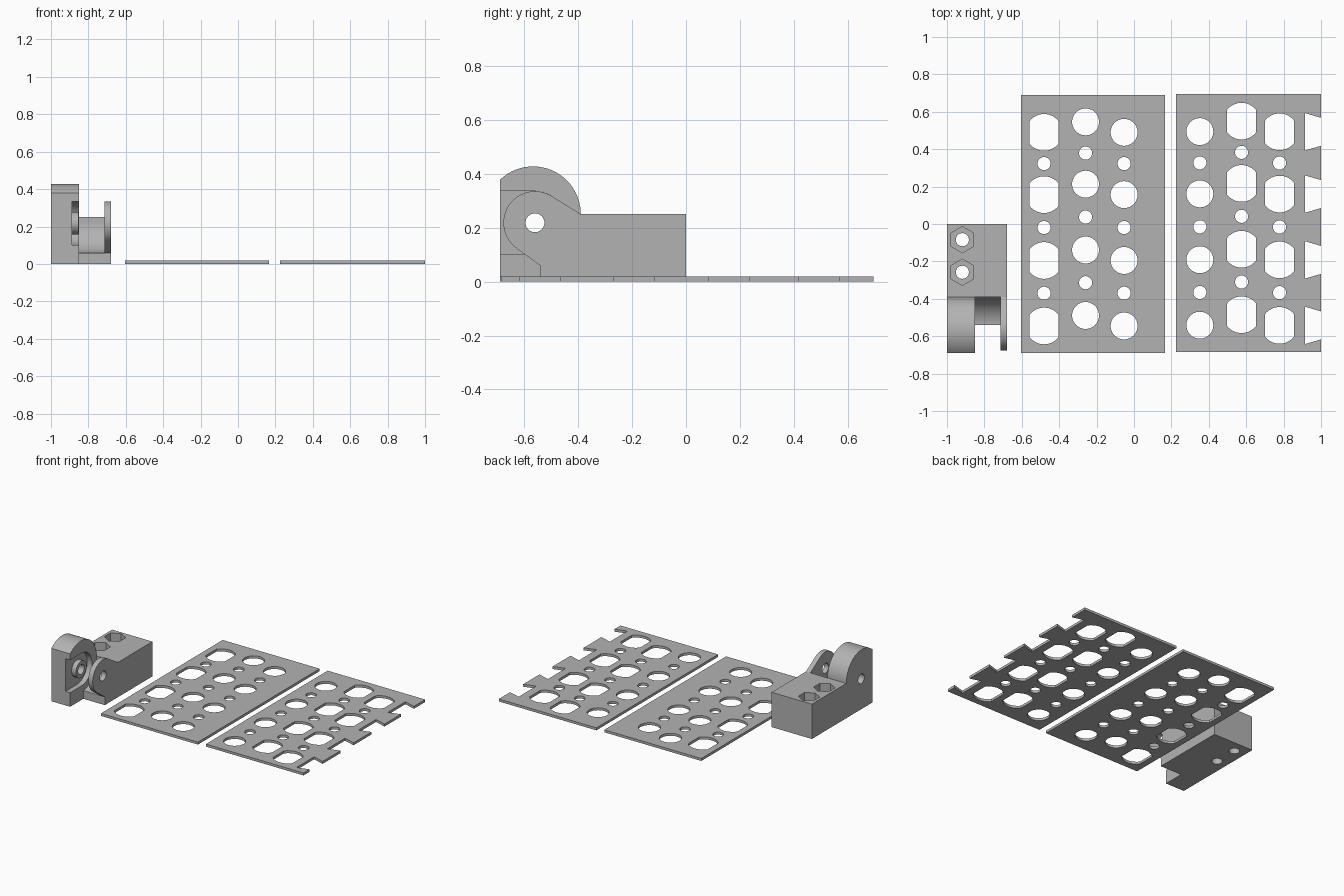
import bpy, bmesh
from math import cos, sin, pi, radians

if "Cube" in bpy.data.objects:
    bpy.data.objects.remove(bpy.data.objects["Cube"])

grey = bpy.data.materials.new("light grey")
grey.use_nodes = True
grey.diffuse_color = (0.45, 0.45, 0.45, 1)
grey.node_tree.nodes["Principled BSDF"].inputs["Base Color"].default_value = (0.45, 0.45, 0.45, 1)


def arc(cx, cy, r, a0, a1, n=24):
    """Points on an arc, angles in degrees."""
    step = radians(a1 - a0) / n
    return [(cx + r * cos(radians(a0) + step * i), cy + r * sin(radians(a0) + step * i))
            for i in range(n + 1)]


def circle(cx, cy, r, n=40):
    return arc(cx, cy, r, 0, 360, n)[:-1]


def slab_hole(cx, cy, r=0.098, half=0.077):
    """Circle with its left and right sides cut flat."""
    a = 38.2
    return arc(cx, cy, r, a, 180 - a) + arc(cx, cy, r, 180 + a, 360 - a)


def prisms(name, profiles, lo, hi, axis="z"):
    """Extrude profiles along z, or (y, z) profiles along x, as one object."""
    bm = bmesh.new()
    for pts in profiles:
        def place(p, d):
            return (p[0], p[1], d) if axis == "z" else (d, p[0], p[1])
        a = [bm.verts.new(place(p, lo)) for p in pts]
        b = [bm.verts.new(place(p, hi)) for p in pts]
        bm.faces.new(a[::-1])
        bm.faces.new(b)
        for i in range(len(pts)):
            j = (i + 1) % len(pts)
            bm.faces.new((a[i], a[j], b[j], b[i]))
    bmesh.ops.recalc_face_normals(bm, faces=bm.faces)
    mesh = bpy.data.meshes.new(name)
    bm.to_mesh(mesh)
    bm.free()
    mesh.materials.append(grey)
    obj = bpy.data.objects.new(name, mesh)
    bpy.context.collection.objects.link(obj)
    return obj


def combine(target, tool, operation):
    """Apply a boolean and remove the tool."""
    mod = target.modifiers.new("boolean", "BOOLEAN")
    mod.operation, mod.object, mod.solver = operation, tool, "EXACT"
    bpy.context.view_layer.objects.active = target
    bpy.ops.object.modifier_apply(modifier=mod.name)
    bpy.data.objects.remove(tool)


def smooth(obj):
    bpy.ops.object.select_all(action="DESELECT")
    obj.select_set(True)
    bpy.context.view_layer.objects.active = obj
    bpy.ops.object.shade_smooth_by_angle(angle=radians(25))


BIG = (0.49, 0.157, -0.195, -0.545)
SMALL = (0.323, -0.019, -0.37)


def column(x, shift, flat):
    """One row of alternating large and small holes."""
    large = [slab_hole(x, y + shift) if flat else circle(x, y + shift, 0.072) for y in BIG]
    return large + [circle(x, y + shift, 0.035) for y in SMALL]


def plate(name, x0, x1, y0, y1, holes):
    obj = prisms(name, [[(x0, y0), (x1, y0), (x1, y1), (x0, y1)]], 0, 0.018)
    combine(obj, prisms("hole_cutter", holes, -0.1, 0.1), "DIFFERENCE")
    smooth(obj)


# Perforated plates
plate("middle_plate", -0.605, 0.165, -0.69, 0.69,
      column(-0.481, 0, True) + column(-0.259, 0.056, False) + column(-0.053, 0, False))
notches = [[(0.914, y - 0.1), (1.05, y - 0.06), (1.05, y + 0.06), (0.914, y + 0.1)]
           for y in (v + 0.003 for v in BIG)]
plate("left_plate", 0.225, 1.0, -0.685, 0.695,
      column(0.352, 0.004, False) + column(0.575, 0.06, True)
      + column(0.778, 0.003, True) + notches)

# Hinge bracket: rounded arm, hollowed centre and thin ear
PY, PZ = -0.56, 0.218
block = [(0, 0), (0, 0.25)]
arm = block + arc(-0.567, 0.25, 0.177, 0, 134) + [(-0.69, 0.38), (-0.69, 0)]
centre = block + [(-0.39, 0.25)] + arc(-0.558, 0.225, 0.168, 4, -80) + [(-0.54, 0.059), (-0.54, 0)]
ear = block + [(-0.39, 0.25)] + arc(PY, PZ, 0.117, 58, 235) + [(-0.54, 0.059), (-0.54, 0)]
bracket = prisms("hinge_bracket", [arm], -1.0, -0.85, "x")
combine(bracket, prisms("centre_block", [centre], -0.85, -0.715, "x"), "UNION")
combine(bracket, prisms("ear", [ear], -0.715, -0.68, "x"), "UNION")

# Round pocket open to the front, with a raised ring around the pin hole
pocket = arc(PY, PZ, 0.117, -90, 90) + [(-0.75, PZ + 0.117), (-0.75, PZ - 0.117)]
combine(bracket, prisms("pocket_cutter", [pocket], -0.887, -0.80, "x"), "DIFFERENCE")
combine(bracket, prisms("pin_ring", [circle(PY, PZ, 0.06)], -0.9, -0.853, "x"), "UNION")
combine(bracket, prisms("pin_cutter", [circle(PY, PZ, 0.035)], -1.1, -0.6, "x"), "DIFFERENCE")

# Nut pockets and screw holes
spots = [(-0.918, -0.084), (-0.918, -0.258)]
hexes = [[(x + 0.07 * cos(pi / 6 + k * pi / 3), y + 0.07 * sin(pi / 6 + k * pi / 3))
          for k in range(6)] for x, y in spots]
combine(bracket, prisms("nut_cutter", hexes, 0.1, 0.4), "DIFFERENCE")
combine(bracket, prisms("screw_cutter", [circle(x, y, 0.035) for x, y in spots], -0.1, 0.4), "DIFFERENCE")
smooth(bracket)
